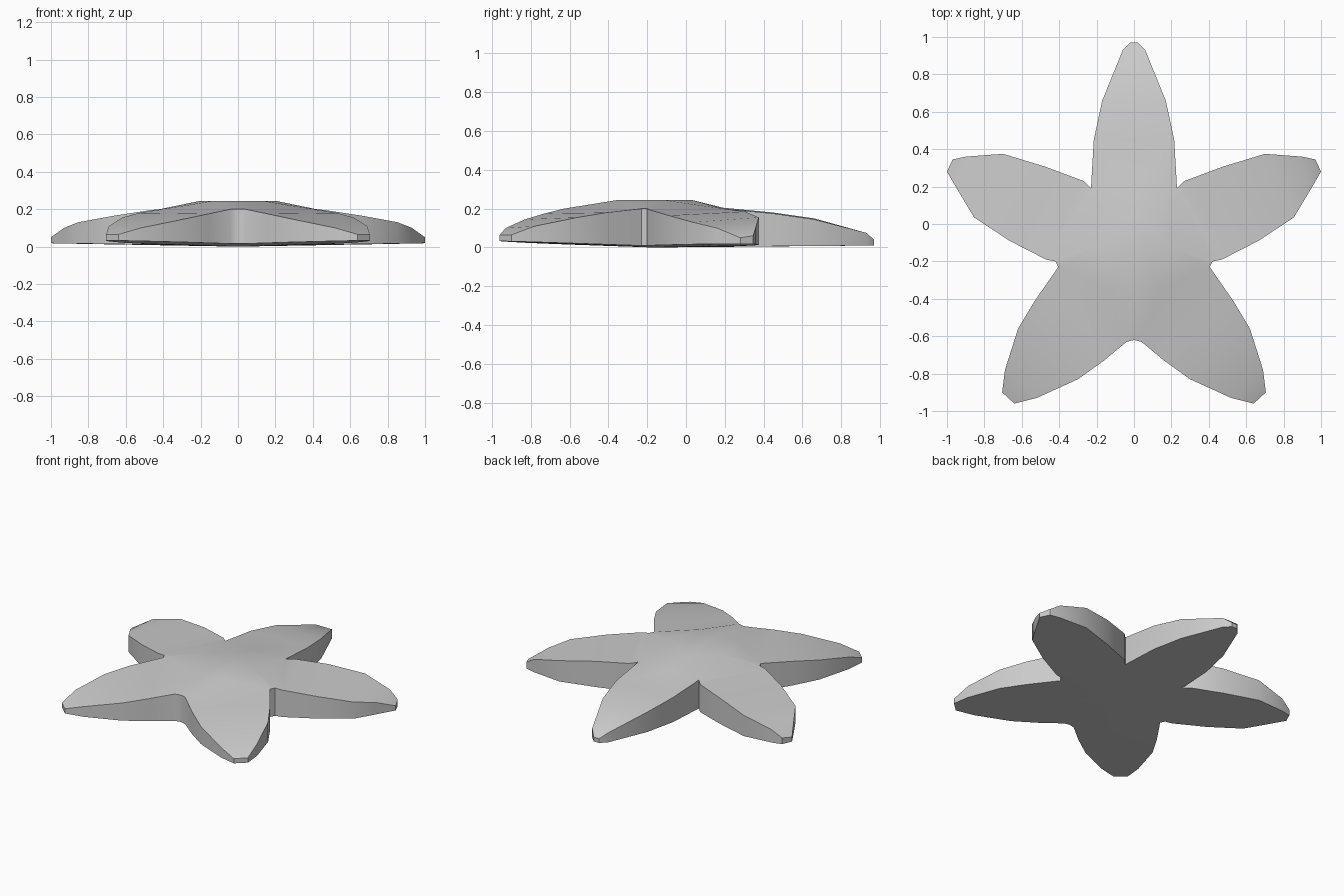
import bpy, bmesh, math

cube = bpy.data.objects.get("Cube")
if cube:
    bpy.data.objects.remove(cube, do_unlink=True)

grey = bpy.data.materials.new("light grey")
grey.use_nodes = True
colour = (0.6, 0.6, 0.6, 1)
grey.diffuse_color = colour
grey.node_tree.nodes["Principled BSDF"].inputs["Base Color"].default_value = colour

# Top edges of the arms on the +x half, each from its root to its tip
back_edge = [(.23, .19, .2), (.215, .45, .175), (.17, .66, .145),
             (.06, .93, .075), (.02, .97, .04)]
back_mid = [(0, y, z + .005 * (z > .1)) for x, y, z in back_edge]
side_rear = [back_edge[0], (.27, .23, .195), (.47, .305, .185),
             (.70, .375, .155), (.90, .36, .105), (.97, .345, .06)]
side_front = [(.42, -.2, .2), (.47, -.19, .195), (.665, -.09, .165),
              (.855, .035, .13), (.93, .16, .1), (1, .28, .05)]
front_outer = [(.405, -.23, .2), (.53, -.41, .18), (.62, -.56, .155),
               (.69, -.78, .11), (.705, -.9, .065)]
front_inner = [(.04, -.63, .2), (.16, -.73, .175), (.3, -.83, .145),
               (.52, -.93, .1), (.64, -.96, .065)]
notch = (0, -.62, .2)
CENTRE_Y = -.17


def underside(p):
    """Point on the slightly dished base below p."""
    dy = p[1] - CENTRE_Y
    return (p[0], p[1], .022 * math.hypot(p[0], dy) - .013 * dy)


faces = []

# Arm tops, as strips between two edges
for a, b in ((back_mid, back_edge), (side_rear, side_front),
             (front_outer, front_inner)):
    for i in range(len(a) - 1):
        faces.append([a[i], a[i + 1], b[i + 1], b[i]])

# Raised hub with a flat plateau
p0, p1, p2, p3 = [(x, y, .245) for x, y in
                  ((0, .03), (.2, -.12), (.13, -.35), (0, -.35))]
n1, n2, n3, n4 = back_edge[0], side_front[0], front_outer[0], front_inner[0]
faces += [[p0, p1, p2, p3], [back_mid[0], n1, p0], [p0, n1, p1],
          [n1, n2, p1], [n2, n3, p1], [n3, p2, p1], [n3, n4, p2],
          [n4, notch, p3, p2]]

# Walls and underside, following the outline from back tip to front notch
outline = ([back_mid[-1]] + back_edge[::-1] + side_rear[1:] + side_front[::-1]
           + front_outer + front_inner[::-1] + [notch])
for p, q in zip(outline, outline[1:]):
    faces.append([p, q, underside(q), underside(p)])
    faces.append([underside(p), underside(q), (0, CENTRE_Y, 0)])

# Both halves, welded along the middle
bm = bmesh.new()
for side in (1, -1):
    for face in faces:
        bm.faces.new([bm.verts.new((side * x, y, z)) for x, y, z in face])
bmesh.ops.remove_doubles(bm, verts=bm.verts, dist=.0005)
bmesh.ops.recalc_face_normals(bm, faces=bm.faces)
mesh = bpy.data.meshes.new("star_body")
bm.to_mesh(mesh)
bm.free()
mesh.materials.append(grey)

star = bpy.data.objects.new("star_body", mesh)
bpy.context.collection.objects.link(star)
bpy.ops.object.select_all(action='DESELECT')
star.select_set(True)
bpy.context.view_layer.objects.active = star
bpy.ops.object.shade_smooth_by_angle(angle=math.radians(30))
